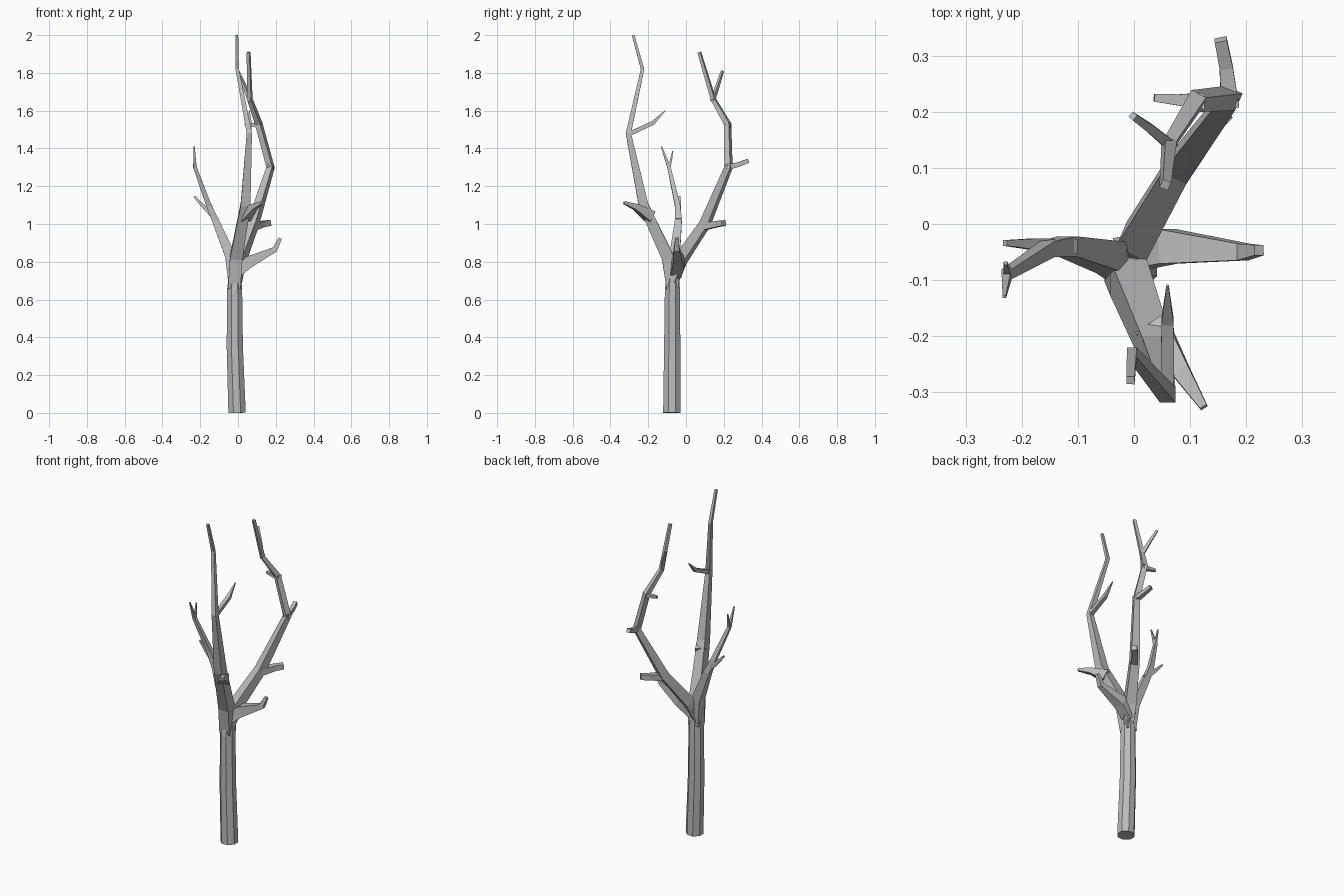
import bpy, bmesh, math
from mathutils import Vector

cube = bpy.data.objects.get("Cube")
if cube:
    bpy.data.objects.remove(cube, do_unlink=True)

bark = bpy.data.materials.new("grey_bark")
bark.use_nodes = True
GREY = (0.5, 0.5, 0.5, 1)
bark.diffuse_color = GREY
bark.node_tree.nodes["Principled BSDF"].inputs["Base Color"].default_value = GREY


def limb(name, path, sides=4, ref=None):
    """Faceted tapering tube; path holds (x, y, z, half width)."""
    pts = [Vector(p[:3]) for p in path]
    across = Vector(ref) if ref else Vector((0, 0, 1)).cross(pts[1] - pts[0])
    bm = bmesh.new()
    rings = []
    for i, p in enumerate(pts):
        before = (p - pts[i - 1]).normalized() if i else Vector()
        after = (pts[i + 1] - p).normalized() if i + 1 < len(pts) else Vector()
        t = (before + after).normalized()
        u = (across - t * across.dot(t)).normalized()
        v = t.cross(u)
        r = path[i][3] / math.cos(math.pi / sides)
        ring = []
        for k in range(sides):
            a = 2 * math.pi * (k + 0.5) / sides
            ring.append(bm.verts.new(p + (u * math.cos(a) + v * math.sin(a)) * r))
        rings.append(ring)
    for lo, hi in zip(rings, rings[1:]):
        for k in range(sides):
            n = (k + 1) % sides
            bm.faces.new((lo[k], lo[n], hi[n], hi[k]))
    bm.faces.new(rings[0][::-1])
    bm.faces.new(rings[-1])
    bmesh.ops.recalc_face_normals(bm, faces=bm.faces)
    mesh = bpy.data.meshes.new(name)
    bm.to_mesh(mesh)
    bm.free()
    mesh.materials.append(bark)
    obj = bpy.data.objects.new(name, mesh)
    bpy.context.collection.objects.link(obj)


X, Y = (1, 0, 0), (0, 1, 0)

# Trunk
limb("trunk", [(-.005, -.075, 0, .046), (-.017, -.073, .35, .043),
               (-.018, -.072, .65, .04), (-.015, -.068, .8, .026)], 8, X)

# Tall front bough and its twigs
limb("front_bough", [(-.02, -.07, .66, .033), (-.01, -.095, .82, .033), (.04, -.225, 1.1, .026),
                     (.06, -.305, 1.48, .014), (-.004, -.23, 1.82, .009),
                     (-.006, -.28, 2, .007)], ref=X)
limb("front_bough_stub", [(.035, -.19, 1.04, .03), (.085, -.265, 1.09, .016),
                          (.125, -.328, 1.113, .007)])
limb("front_bough_twig", [(.06, -.305, 1.475, .012), (.06, -.175, 1.535, .011),
                          (.06, -.11, 1.6, .002)], ref=X)

# Back bough and its twigs
limb("back_bough", [(-.015, -.075, .7, .028), (.005, -.03, .81, .03), (.08, .1, 1, .024),
                    (.172, .225, 1.3, .017), (.11, .22, 1.53, .015),
                    (.063, .145, 1.66, .011), (.056, .07, 1.91, .008)])
limb("back_bough_low_stub", [(.075, .085, .985, .02), (.13, .165, 1.0, .016),
                             (.165, .2, 1.005, .015)])
limb("back_bough_middle_stub", [(.172, .21, 1.3, .016), (.165, .28, 1.315, .012),
                                (.155, .33, 1.335, .011)])
limb("back_bough_high_stub", [(.125, .22, 1.52, .015), (.08, .222, 1.525, .01),
                              (.036, .226, 1.53, .007)])
limb("back_bough_twig", [(.066, .14, 1.65, .01), (.03, .17, 1.74, .008),
                         (-.002, .193, 1.81, .006)])

# Right bough and its twigs
limb("right_bough", [(-.02, -.07, .68, .03), (-.04, -.06, .83, .028), (-.12, -.04, 1.02, .018),
                     (-.155, -.045, 1.1, .014), (-.228, -.09, 1.3, .009),
                     (-.232, -.13, 1.41, .003)], ref=Y)
limb("right_bough_stub", [(-.11, -.04, 1.02, .013), (-.18, -.036, 1.09, .01),
                          (-.231, -.034, 1.145, .005)], ref=Y)
limb("right_bough_twig", [(-.226, -.09, 1.29, .008), (-.23, -.07, 1.385, .003)], ref=X)

# Left bough
limb("left_bough", [(-.015, -.055, .74, .03), (.06, -.04, .8, .031),
                    (.195, -.05, .865, .015), (.224, -.047, .925, .009)], ref=Y)
